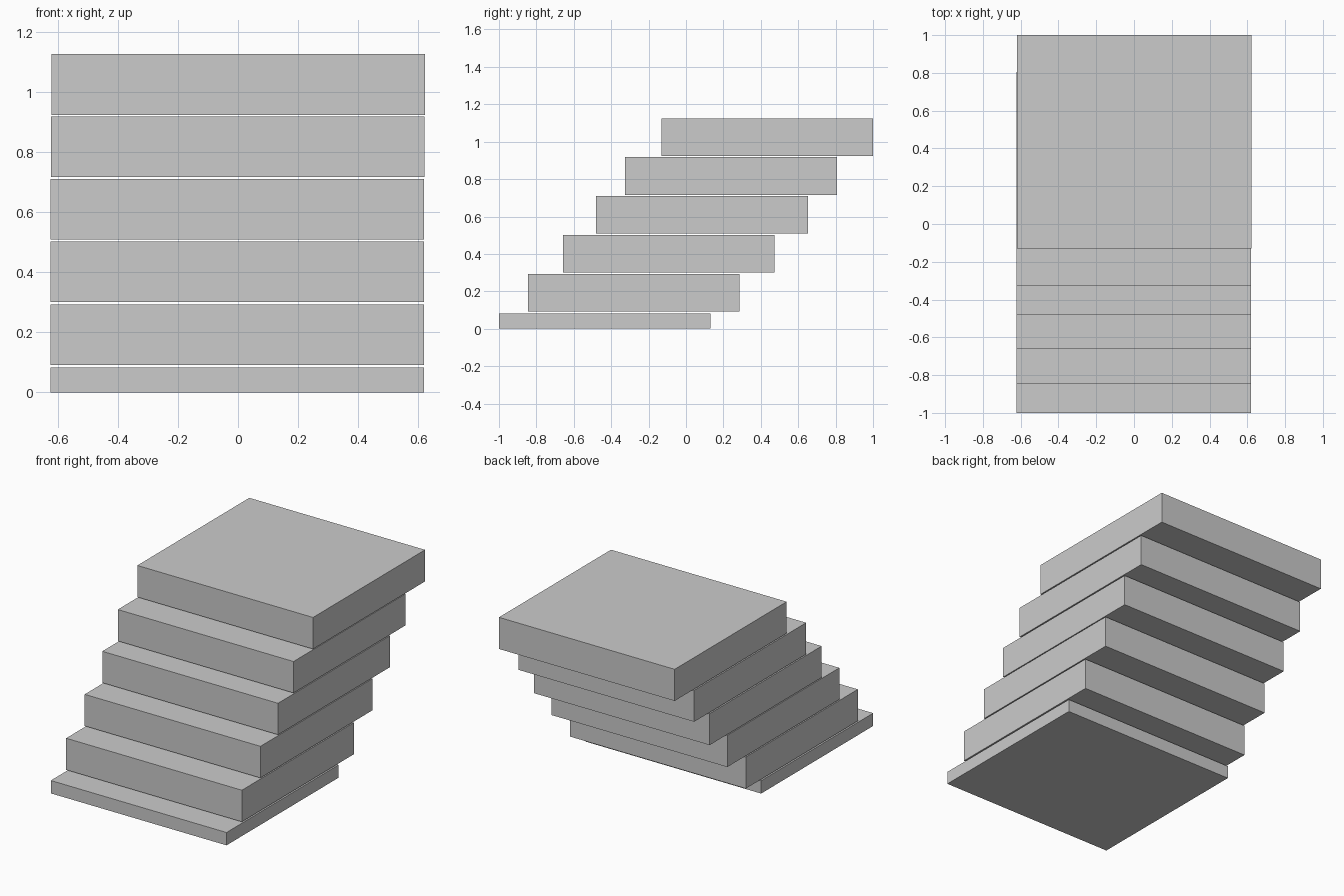
import bpy

if "Cube" in bpy.data.objects:
    bpy.data.objects.remove(bpy.data.objects["Cube"])

WIDTH, DEPTH = 1.242, 1.131

# Each step: centre x, front edge y, bottom z, top z
STEPS = [
    (-0.002, -1.000, 0.000, 0.082),
    (-0.002, -0.845, 0.091, 0.293),
    (-0.002, -0.658, 0.300, 0.502),
    (-0.002, -0.480, 0.508, 0.709),
    (-0.001, -0.325, 0.716, 0.917),
    (0.001, -0.131, 0.923, 1.125),
]


def slab(name, x, front, bottom, top):
    bpy.ops.mesh.primitive_cube_add(
        size=1, location=(x, front + DEPTH / 2, (bottom + top) / 2))
    ob = bpy.context.object
    ob.name = name
    ob.scale = (WIDTH, DEPTH, top - bottom)
    bpy.ops.object.transform_apply(location=False, rotation=False, scale=True)


# Staggered stair slabs, from the thin base upwards
for i, step in enumerate(STEPS):
    slab("base_step" if i == 0 else f"step_{i + 1}", *step)
